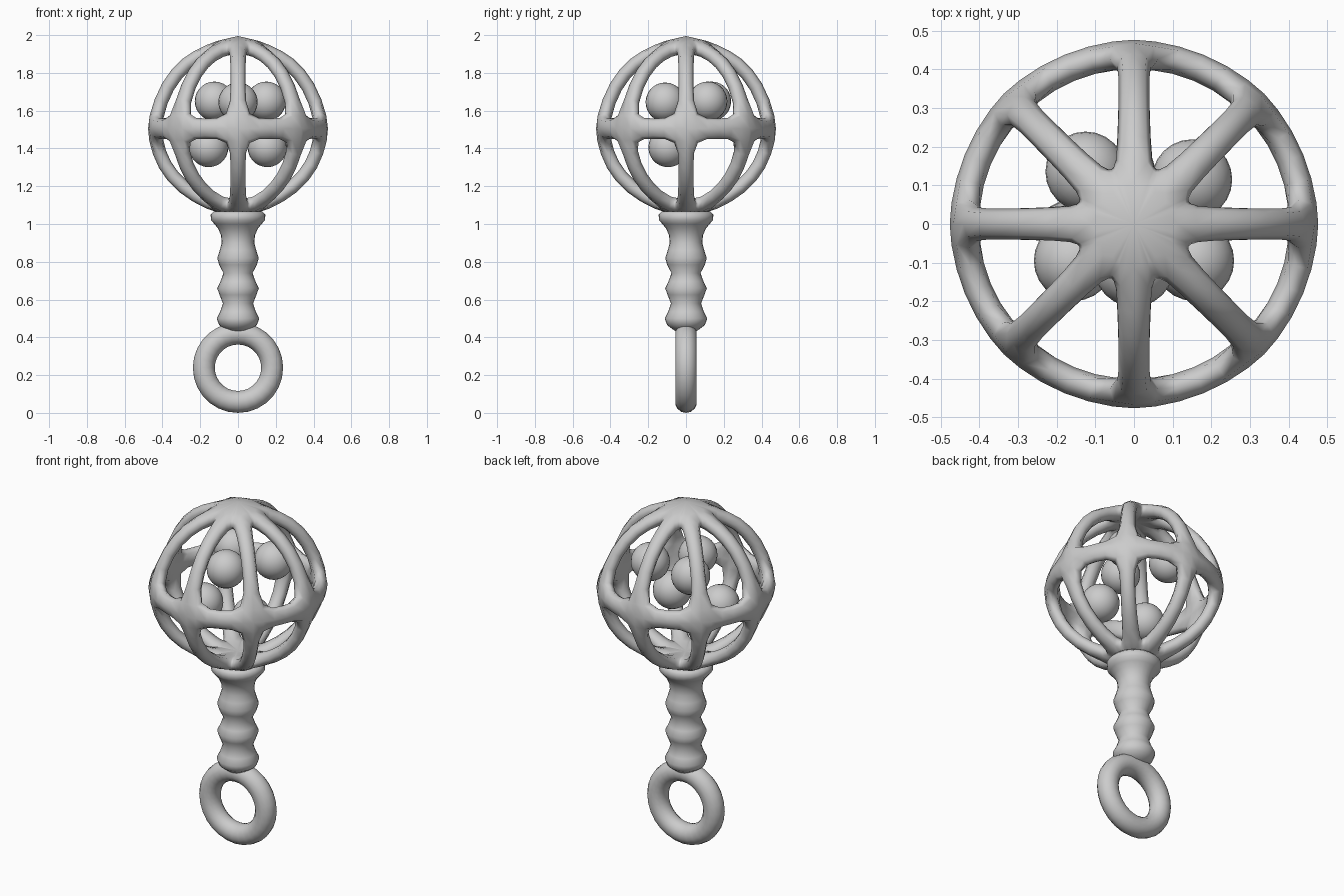
import bpy
import bmesh
from math import sin, cos, pi, asin, radians

cube = bpy.data.objects.get("Cube")
if cube:
    bpy.data.objects.remove(cube, do_unlink=True)

grey = bpy.data.materials.new("light_grey")
grey.use_nodes = True
grey.diffuse_color = (0.6, 0.6, 0.6, 1)
grey.node_tree.nodes["Principled BSDF"].inputs["Base Color"].default_value = (0.6, 0.6, 0.6, 1)


def finish(obj, name):
    obj.name = name
    obj.data.materials.append(grey)
    for p in obj.data.polygons:
        p.use_smooth = True
    return obj


def from_bmesh(bm, name):
    mesh = bpy.data.meshes.new(name)
    bm.to_mesh(mesh)
    bm.free()
    obj = bpy.data.objects.new(name, mesh)
    bpy.context.collection.objects.link(obj)
    return finish(obj, name)


# Cage: latitude rows (radius, height, rib half width); windows are left open
RIBS = 8
ROWS = [(0.17, 1.955, 0.05), (0.30, 1.89, 0.044), (0.415, 1.755, 0.042),
        (0.483, 1.565, 0.05), (0.483, 1.445, 0.05), (0.432, 1.29, 0.042),
        (0.325, 1.16, 0.044), (0.17, 1.07, 0.05)]
EQUATOR = 3


def build_cage():
    bm = bmesh.new()
    grid = []
    for r, z, w in ROWS:
        half = asin(w / r)
        row = []
        for k in range(RIBS):
            a = 2 * pi * k / RIBS
            for t in (a - half, a + half, a + pi / RIBS):
                row.append(bm.verts.new((r * cos(t), r * sin(t), z)))
        grid.append(row)
    top = bm.verts.new((0, 0, 2.003))
    bottom = bm.verts.new((0, 0, 1.04))
    n = RIBS * 3
    for j in range(n):
        k = (j + 1) % n
        bm.faces.new((top, grid[0][j], grid[0][k]))
        bm.faces.new((grid[-1][j], bottom, grid[-1][k]))
        for i in range(len(ROWS) - 1):
            if i == EQUATOR or j % 3 == 0:
                bm.faces.new((grid[i][j], grid[i + 1][j], grid[i + 1][k], grid[i][k]))
    loose = [v for v in bm.verts if not v.link_faces]
    bmesh.ops.delete(bm, geom=loose, context='VERTS')
    cage = from_bmesh(bm, "cage")
    shell = cage.modifiers.new("shell", 'SOLIDIFY')
    shell.thickness = 0.08
    shell.offset = -1
    rounding = cage.modifiers.new("rounding", 'SUBSURF')
    rounding.levels = rounding.render_levels = 1


build_cage()

# Handle with collar and grip bumps, as a turned profile
PROFILE = [(0, 1.07), (0.13, 1.065), (0.145, 1.05), (0.143, 1.02), (0.125, 1.0),
           (0.105, 0.975), (0.09, 0.94), (0.086, 0.9), (0.097, 0.86), (0.11, 0.82),
           (0.1, 0.785), (0.077, 0.74), (0.093, 0.695), (0.11, 0.66), (0.098, 0.625),
           (0.08, 0.58), (0.095, 0.535), (0.113, 0.5), (0.1, 0.465), (0.06, 0.435), (0, 0.43)]


def build_handle(sides=24):
    bm = bmesh.new()
    verts = [bm.verts.new((r, 0, z)) for r, z in PROFILE]
    edges = [bm.edges.new(pair) for pair in zip(verts, verts[1:])]
    bmesh.ops.spin(bm, geom=verts + edges, cent=(0, 0, 0), axis=(0, 0, 1),
                   angle=2 * pi, steps=sides)
    bmesh.ops.remove_doubles(bm, verts=bm.verts, dist=0.0005)
    bmesh.ops.recalc_face_normals(bm, faces=bm.faces)
    from_bmesh(bm, "handle")


build_handle()

# Ring at the bottom, upright and facing the front
bpy.ops.mesh.primitive_torus_add(location=(0, 0, 0.239), rotation=(radians(90), 0, 0),
                                 major_radius=0.181, minor_radius=0.058,
                                 major_segments=28, minor_segments=14)
finish(bpy.context.object, "pull_ring")

# Loose beads inside the cage
BEADS = [(-0.125, 0.135, 1.65), (0.15, 0.115, 1.65), (0, -0.11, 1.645),
         (-0.155, -0.095, 1.405), (0.155, -0.095, 1.405)]
for i, place in enumerate(BEADS):
    bpy.ops.mesh.primitive_uv_sphere_add(segments=24, ring_count=14, radius=0.104, location=place)
    finish(bpy.context.object, f"bead_{i + 1}")
